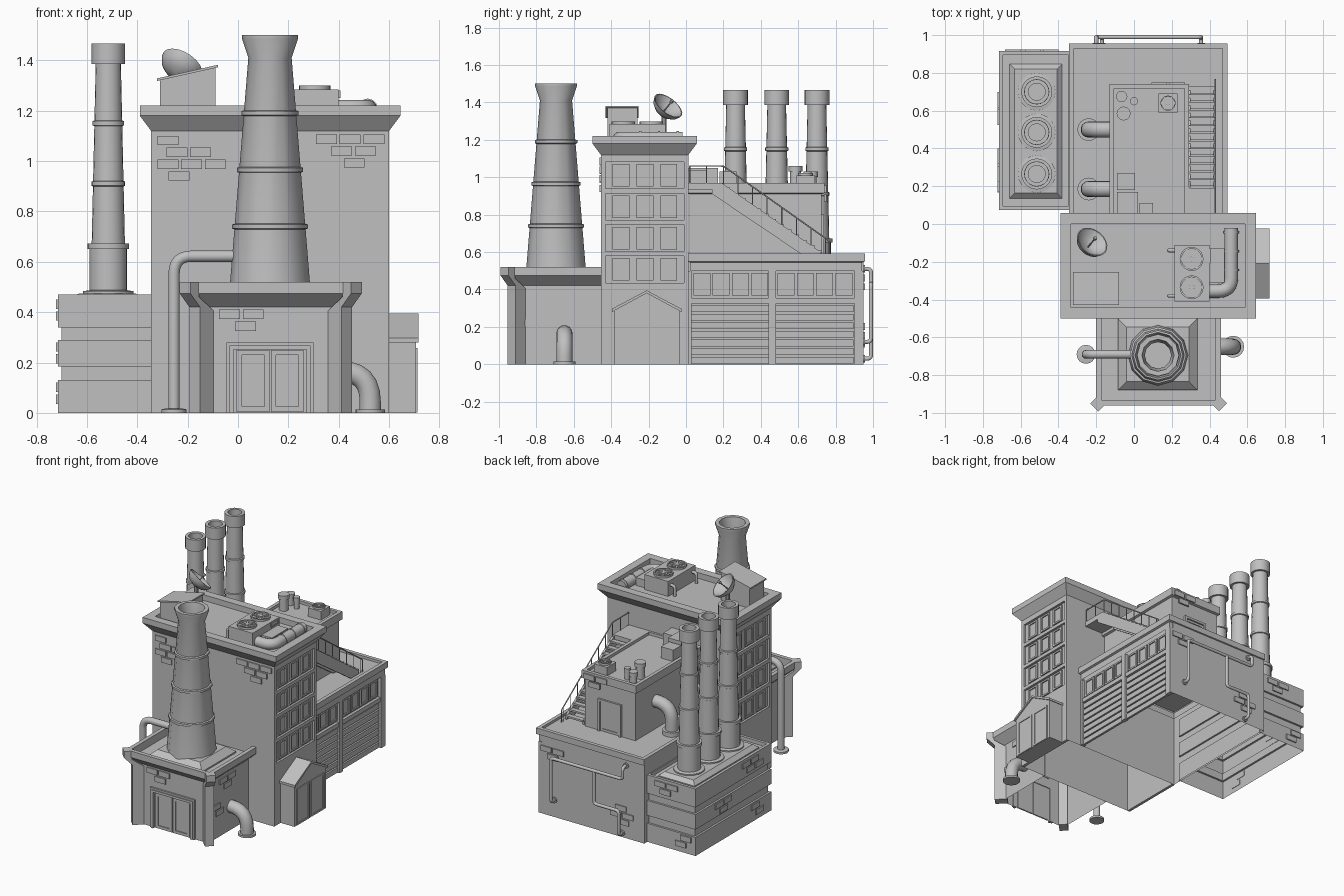
import bpy, bmesh
from math import cos, sin, pi, radians
from mathutils import Matrix, Vector

cube = bpy.data.objects.get("Cube")
if cube:
    bpy.data.objects.remove(cube)

grey = bpy.data.materials.new("plain_grey")
grey.use_nodes = True
grey.diffuse_color = (.53, .53, .53, 1)
grey.node_tree.nodes["Principled BSDF"].inputs["Base Color"].default_value = grey.diffuse_color
smooth_parts = []
FRONT, BACK, LEFT, RIGHT = (0, -1, 0), (0, 1, 0), (1, 0, 0), (-1, 0, 0)


def link(name, mesh, smooth=False):
    obj = bpy.data.objects.new(name, mesh)
    bpy.context.collection.objects.link(obj)
    mesh.materials.clear()
    mesh.materials.append(grey)
    if smooth:
        smooth_parts.append(obj)


def finish(name, bm, matrix=None, smooth=False):
    bmesh.ops.recalc_face_normals(bm, faces=bm.faces)
    if matrix:
        bm.transform(matrix)
    mesh = bpy.data.meshes.new(name)
    bm.to_mesh(mesh)
    bm.free()
    link(name, mesh, smooth)


def skin(bm, rings, base=True):
    """Bridge rings of points, cap the end and, if wanted, the base."""
    rings = [[bm.verts.new(p) for p in ring] for ring in rings]
    n = len(rings[0])
    for a, b in zip(rings, rings[1:]):
        for i in range(n):
            j = (i + 1) % n
            bm.faces.new((a[i], a[j], b[j], b[i]))
    if base:
        bm.faces.new(rings[0][::-1])
    bm.faces.new(rings[-1])


def rect_ring(rect, grow, z):
    x0, x1, y0, y1 = rect
    return [(x0 - grow, y0 - grow, z), (x1 + grow, y0 - grow, z),
            (x1 + grow, y1 + grow, z), (x0 - grow, y1 + grow, z)]


def loft(name, rect, steps, matrix=None, base=True):
    bm = bmesh.new()
    skin(bm, [rect_ring(rect, grow, z) for grow, z in steps], base)
    finish(name, bm, matrix)


def box(name, x0, x1, y0, y1, z0, z1, base=True):
    loft(name, (x0, x1, y0, y1), [(0, z0), (0, z1)], None, base)


def lathe(name, profile, loc, sides=16, matrix=None):
    bm = bmesh.new()
    skin(bm, [[(max(r, .0005) * cos(2 * pi * i / sides), max(r, .0005) * sin(2 * pi * i / sides), z)
               for i in range(sides)] for r, z in profile])
    finish(name, bm, Matrix.Translation(loc) @ (matrix or Matrix()), True)


def prism(name, points, lo, hi, degrees=0, at=(0, 0, 0)):
    bm = bmesh.new()
    skin(bm, [[(a, w, z) for a, z in points] for w in (lo, hi)])
    finish(name, bm, Matrix.Translation(at) @ Matrix.Rotation(radians(degrees), 4, 'Z'))


def along_x(name, points, x0, x1):
    prism(name, points, -x1, -x0, 90)


def door_frame(name, x0, x1, base, top, t, y0, y1):
    prism(name, [(x0, base), (x0, top), (x1, top), (x1, base), (x1 - t, base),
                 (x1 - t, top - t), (x0 + t, top - t), (x0 + t, base)], y0, y1)


def facing(loc, normal):
    n, up = Vector(normal), Vector((0, 0, 1))
    m = Matrix((up.cross(n), up, n)).transposed().to_4x4()
    m.translation = loc
    return m


def panel(name, loc, normal, w, h, depth=.01, rim=.012):
    """Raised frame around a sunken pane."""
    loft(name, (-w / 2, w / 2, -h / 2, h / 2),
         [(0, -.003), (0, depth), (-rim, depth), (-rim, depth * .2)], facing(loc, normal))


def bricks(name, loc, normal, rows):
    """Each row is (shift, count), from the top down."""
    bm = bmesh.new()
    for r, (shift, count) in enumerate(rows):
        for c in range(count):
            x, y = shift + c * .094, -r * .047
            skin(bm, [rect_ring((x, x + .083, y - .037, y), 0, z) for z in (-.003, .008)])
    finish(name, bm, facing(loc, normal))


def pipe(name, points, radius, bend=.05):
    pts = [Vector(p) for p in points]
    path = [pts[0]]
    for a, b, c in zip(pts, pts[1:], pts[2:]):
        p, q = b + (a - b).normalized() * bend, b + (c - b).normalized() * bend
        path += [p.lerp(b, t / 6).lerp(b.lerp(q, t / 6), t / 6) for t in range(7)]
    path.append(pts[-1])
    curve = bpy.data.curves.new(name, 'CURVE')
    curve.dimensions, curve.bevel_depth, curve.bevel_resolution = '3D', radius, 5
    curve.use_fill_caps = True
    spline = curve.splines.new('POLY')
    spline.points.add(len(path) - 1)
    for sp, p in zip(spline.points, path):
        sp.co = (*p, 1)
    temp = bpy.data.objects.new(name, curve)
    bpy.context.collection.objects.link(temp)
    mesh = bpy.data.meshes.new_from_object(temp.evaluated_get(bpy.context.evaluated_depsgraph_get()))
    bpy.data.objects.remove(temp)
    link(name, mesh, True)


def fan(name, x, y, z, r):
    lathe(name + "_ring", [(r, z - .02), (r, z + .012), (r * .85, z + .012), (r * .85, z)], (x, y, 0), 20)
    lathe(name + "_hub", [(r * .25, z), (r * .25, z + .01)], (x, y, 0), 10)
    for k in range(3):
        loft(name + "_blade", (-r * .85, r * .85, -r * .12, r * .12), [(0, z), (0, z + .006)],
             Matrix.Translation((x, y, 0)) @ Matrix.Rotation(k * pi / 3, 4, 'Z'))


# Tower block, open below, with flared cornice and sunken roof
box("tower_core", -.33, .585, -.455, .013, 0, 1.15, False)
loft("tower_cornice", (-.345, .6, -.455, .013),
     [(0, 1.1), (0, 1.12), (.045, 1.18), (.045, 1.22), (-.012, 1.22), (-.012, 1.18)], None, False)
for lo, hi, wall, normal in ((.58, .6, .585, LEFT), (-.345, -.325, -.33, RIGHT)):
    box("corner_pilaster_front", lo, hi, -.455, -.43, 0, 1.12)
    box("corner_pilaster_back", lo, hi, -.01, .013, 0, 1.12)
    box("base_wall", lo, hi, -.455, .013, 0, .41)
    for i in range(5):
        box("window_ledge", lo, hi, -.44, 0, .41 + i * .168, .435 + i * .168)
    for i in range(4):
        for y in (-.348, -.22, -.092):
            panel("tower_window", (wall, y, .507 + i * .168), normal, .09, .12)
bricks("tower_bricks_a", (-.32, -.455, 1.1), FRONT, [(0, 1), (.036, 2), (0, 3), (.045, 1)])
bricks("tower_bricks_b", (.31, -.455, 1.105), FRONT, [(0, 3), (.06, 2), (.11, 1)])

# Side shed with gable roof
along_x("shed", [(-.385, 0), (-.035, 0), (-.035, .29), (-.21, .38), (-.385, .29)], .59, .707)
along_x("shed_roof", [(-.395, .28), (-.21, .38), (-.025, .28), (-.025, .297), (-.21, .395), (-.395, .297)], .59, .717)
for y in (-.29, -.13):
    panel("shed_door_leaf", (.706, y, .13), LEFT, .14, .255, .006)

# Front house, open below, with flared cornice and diagonal buttresses
loft("front_house", (-.14, .4, -.9, -.45),
     [(0, 0), (0, .42), (.06, .475), (.06, .52), (.032, .52), (.032, .465)], None, False)
for x, angle in ((-.14, 225), (.4, 315)):
    prism("buttress", [(-.04, 0), (.045, 0), (.045, .42), (.1, .475), (.1, .52), (.05, .52), (.05, .46), (-.04, .4)],
          -.03, .03, angle, (x, -.9, 0))
door_frame("front_door_frame", -.045, .3, 0, .28, .012, -.912, -.895)
door_frame("front_door_trim", -.033, .288, 0, .268, .016, -.918, -.895)
for x in (.06, .196):
    panel("front_door_leaf", (x, -.9, .127), FRONT, .13, .245, .008, .02)
bricks("house_bricks_front", (-.075, -.9, .41), FRONT, [(0, 2), (.063, 1)])
bricks("house_bricks_side", (.4, -.78, .4), LEFT, [(0, 2), (.05, 1)])
bricks("house_bricks_low", (.4, -.86, .24), LEFT, [(0, 1), (.04, 1)])
loft("chimney_plinth", (-.085, .335, -.88, -.5), [(0, .46), (0, .475), (-.045, .515)])

# Big tapered chimney with bands
lathe("big_chimney", [(.16, .5), (.086, 1.41), (.111, 1.485), (.111, 1.5), (.085, 1.5), (.07, 1.41), (.07, 1.3)],
      (.127, -.695, 0), 12)
for z in (.74, .965, 1.19):
    r = .2 - z * .081
    lathe("chimney_band", [(r, z - .012), (r + .01, z - .008), (r + .01, z + .008), (r - .002, z + .012)],
          (.127, -.695, 0), 12)

# Ground pipes of the front house
pipe("chimney_pipe", [(.02, -.69, .622), (-.254, -.69, .622), (-.254, -.69, 0)], .023, .07)
lathe("chimney_pipe_foot", [(.05, 0), (.05, .014), (.03, .018)], (-.254, -.69, 0))
pipe("side_pipe", [(.38, -.65, .165), (.525, -.65, .165), (.525, -.65, 0)], .043, .12)
lathe("side_pipe_foot", [(.058, 0), (.058, .014), (.045, .014)], (.525, -.65, 0))

# Rear hall, open below, with shutters and window strip
box("hall_core", -.34, .455, .013, .948, 0, .56, False)
loft("hall_cornice", (-.34, .49, .012, .952),
     [(-.01, .5), (-.01, .545), (.004, .55), (.004, .592), (-.022, .592), (-.022, .575)], None, False)
for y0, y1 in ((.013, .03), (.44, .48), (.9, .948)):
    box("hall_pilaster", .45, .48, y0, y1, 0, .5)
box("hall_lintel", .45, .475, .013, .948, .325, .355)
for start in (.03, .48):
    for i in range(7):
        z = i * .046
        along_x("shutter_slat", [(start, z + .004), (start + .415, z + .004), (start + .415, z + .04), (start, z + .04)],
                .45, .468)
    for i in range(4):
        panel("hall_window", (.455, start + .055 + i * .103, .427), LEFT, .09, .12)
bricks("hall_bricks_top", (.46, .948, .48), BACK, [(0, 2), (.05, 1)])
bricks("hall_bricks_low", (-.08, .948, .22), BACK, [(.04, 1), (0, 2), (.06, 1)])

# Back wall pipes
pipe("wall_pipe", [(.355, .94, .12), (.355, .989, .12), (.355, .989, .43), (-.2, .989, .43),
                   (-.2, .989, .51), (-.2, .94, .51)], .011, .022)
pipe("wall_pipe_branch", [(.02, .989, .43), (.02, .989, .2), (-.17, .989, .2),
                          (-.17, .989, .03), (-.17, .94, .03)], .011, .022)
for x, z in ((.355, .12), (-.2, .51), (-.17, .03)):
    lathe("pipe_collar", [(.02, 0), (.02, .012)], (x, .946, z), 12, Matrix.Rotation(-pi / 2, 4, 'X'))

# Penthouse on the hall
loft("penthouse", (-.115, .275, .02, .725),
     [(0, .574), (0, .91), (.016, .915), (.016, .97), (-.008, .97), (-.008, .95)], None, False)
door_frame("penthouse_door_frame", -.01, .17, .575, .8, .016, .72, .738)
panel("penthouse_door", (.08, .725, .68), BACK, .145, .2, .006, .015)
bricks("penthouse_bricks", (.27, .742, .955), BACK, [(0, 2), (.04, 1)])
for y in (.185, .5):
    pipe("roof_pipe", [(-.1, y, .77), (-.24, y, .77), (-.24, y, .574)], .043, .11)
    lathe("roof_pipe_foot", [(.06, .574), (.06, .605), (.045, .605)], (-.24, y, 0))
for x, y, r, top in ((-.065, .675, .03, 1.03), (0, .65, .022, 1.03), (-.055, .585, .037, 1.06)):
    lathe("roof_vent", [(r * .8, .94), (r * .8, top - .03), (r, top - .03), (r, top)], (x, y, 0), 12)
box("fan_box", .13, .23, .59, .69, .94, 1.01)
fan("small_fan", .18, .64, 1.012, .04)
box("roof_box_tall", -.09, .02, .01, .17, .94, 1.05)
box("roof_box_mid", -.09, .005, .18, .27, .94, 1.03)
box("roof_box_low", .03, .1, .01, .11, .94, 1.04)

# Outside stair, landing and railing
box("stair_landing", .27, .435, .01, .19, .935, .97)
for x in (.285, .42):
    along_x("stair_stringer", [(.14, .965), (.14, .91), (.63, .58), (.72, .58), (.72, .6), (.19, .97)], x, x + .015)
for i in range(13):
    y, z = .2 + i * .041, .945 - i * .028
    box("stair_tread", .29, .43, y, y + .035, z - .012, z)
pipe("handrail", [(.43, .02, 1.06), (.43, .2, 1.06), (.43, .765, .66), (.43, .765, .575)], .004, .01)
for i in range(8):
    y = .2 + i * .078
    z = 1.06 - (y - .2) * .708
    pipe("rail_post", [(.43, y, z - .1), (.43, y, z)], .003)
for y in (.02, .11):
    pipe("landing_post", [(.43, y, .95), (.43, y, 1.06)], .003)

# Layered annex, open below, with three stacks
loft("annex", (-.714, -.328, .075, .915),
     [(0, 0), (0, .13), (-.014, .13), (-.014, .185), (0, .185), (0, .29), (-.014, .29), (-.014, .34),
      (0, .34), (0, .47), (-.02, .47), (-.02, .445)], None, False)
loft("stack_plinth", (-.66, -.38, .135, .848), [(0, .44), (0, .45), (-.028, .475)])
for y in (.265, .485, .7):
    lathe("stack", [(.1, .46), (.1, .483), (.075, .487), (.075, .65), (.082, .65), (.082, .672), (.066, .672),
                    (.05, 1.385), (.066, 1.385), (.066, 1.466), (.045, 1.466), (.045, 1.36)], (-.515, y, 0), 20)
    for z, r in ((.91, .067), (1.15, .062)):
        lathe("stack_band", [(r - .008, z - .012), (r, z - .008), (r, z + .008), (r - .008, z + .012)], (-.515, y, 0), 20)
for name, loc, normal, rows in (("back", (-.4, .915, .45), BACK, [(0, 2), (.04, 1)]),
                                ("back_low", (-.56, .915, .12), BACK, [(.04, 1), (0, 1)]),
                                ("side", (-.714, .4, .45), RIGHT, [(0, 2), (.05, 2)]),
                                ("side_mid", (-.714, .7, .28), RIGHT, [(0, 2), (.05, 1)]),
                                ("side_low", (-.714, .3, .12), RIGHT, [(0, 1), (.05, 1)])):
    bricks("annex_bricks_" + name, loc, normal, rows)

# Tower roof: lean-to hut and dish
prism("roof_hut", [(-.31, 1.17), (-.09, 1.17), (-.09, 1.372), (-.31, 1.323)], -.42, -.26)
prism("roof_hut_cover", [(-.322, 1.318), (-.08, 1.372), (-.08, 1.382), (-.322, 1.328)], -.43, -.255)
tilt = Vector((.45, .55, .7)).to_track_quat('Z', 'Y').to_matrix().to_4x4()
dish_at = (-.228, -.103, 1.372)
lathe("dish", [(0, -.05), (.05, -.036), (.078, -.012), (.09, .015), (.084, .015), (.05, -.02), (0, -.034)],
      dish_at, 20, tilt)
lathe("dish_feed", [(.004, -.035), (.004, .04), (.01, .04), (.01, .055)], dish_at, 8, tilt)
lathe("dish_mast", [(.035, 1.18), (.035, 1.2), (.014, 1.2), (.014, 1.34)], (-.24, -.118, 0), 10)

# Tower roof: cooler with two fans and duct
box("cooler", .215, .4, -.41, -.11, 1.17, 1.285)
for y in (-.185, -.335):
    fan("cooler_fan", .305, y, 1.287, .063)
for y in (-.14, -.38):
    pipe("cooler_hose", [(.22, y, 1.25), (.185, y, 1.25), (.185, y, 1.17)], .01, .02)
box("cooler_side", .4, .48, -.31, -.13, 1.17, 1.235)
panel("cooler_grille", (.4, -.17, 1.265), LEFT, .08, .03, .006, .005)
pipe("roof_duct", [(.39, -.355, 1.208), (.515, -.355, 1.208), (.515, -.02, 1.208)], .036, .07)
for y in (-.25, -.15, -.05):
    lathe("duct_collar", [(.04, 0), (.04, .012)], (.515, y, 1.208), 12, Matrix.Rotation(-pi / 2, 4, 'X'))

# Smooth the round parts, keeping hard edges
bpy.ops.object.select_all(action='DESELECT')
for obj in smooth_parts:
    obj.select_set(True)
bpy.context.view_layer.objects.active = smooth_parts[0]
bpy.ops.object.shade_smooth_by_angle(angle=radians(35))
